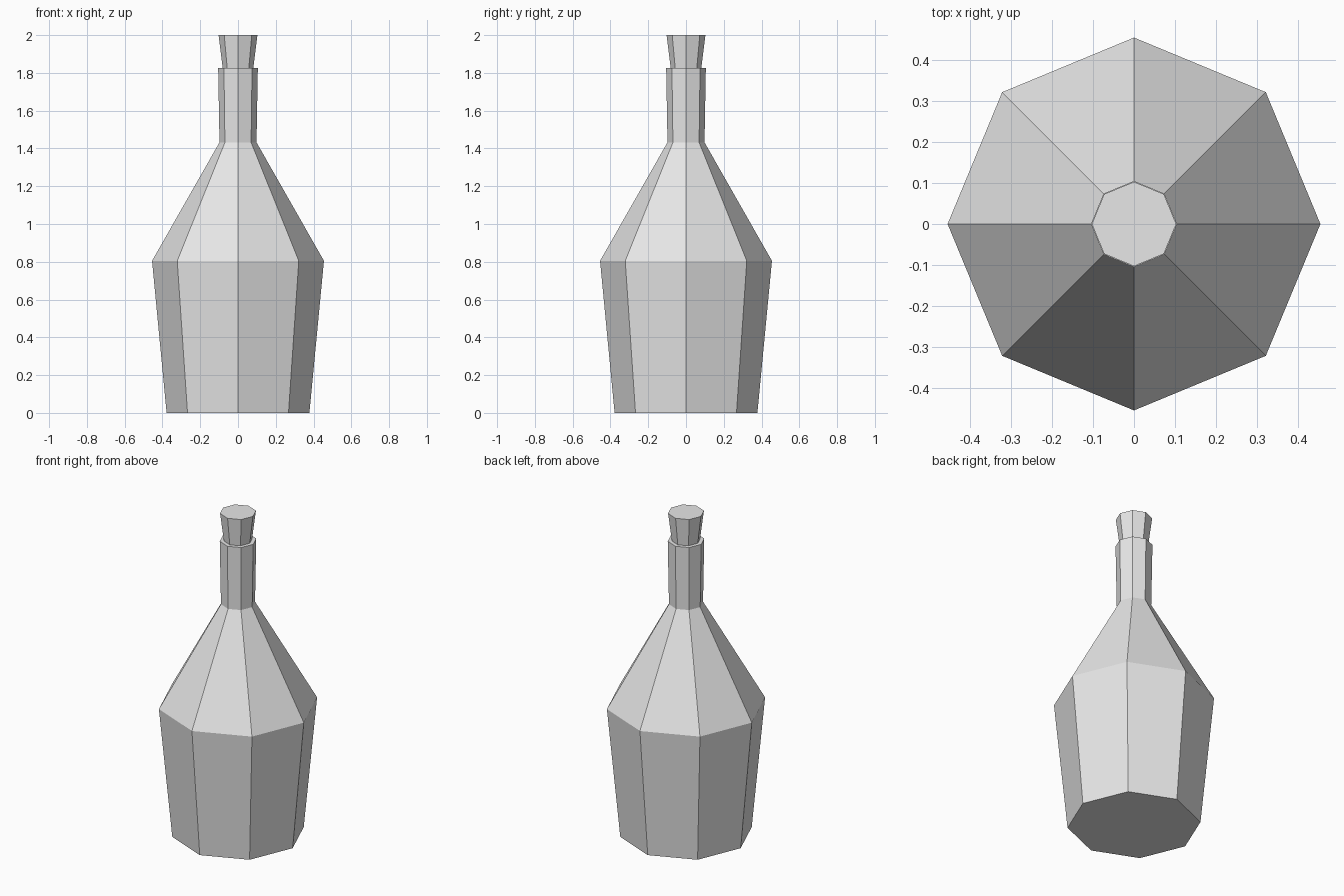
import bpy
import bmesh
from math import cos, sin, pi

cube = bpy.data.objects.get("Cube")
if cube:
    bpy.data.objects.remove(cube, do_unlink=True)

SIDES = 8

# One plain grey for the whole model
grey = bpy.data.materials.new("light_grey")
grey.use_nodes = True
colour = (0.8, 0.8, 0.8, 1)
grey.diffuse_color = colour
grey.node_tree.nodes["Principled BSDF"].inputs["Base Color"].default_value = colour


def lathe(name, profile):
    """Closed, flat-faced solid from (radius, height) rings."""
    bm = bmesh.new()
    angles = [2 * pi * i / SIDES for i in range(SIDES)]
    rings = [[bm.verts.new((r * cos(a), r * sin(a), z)) for a in angles]
             for r, z in profile]
    for low, high in zip(rings, rings[1:]):
        for i in range(SIDES):
            j = (i + 1) % SIDES
            bm.faces.new((low[i], low[j], high[j], high[i]))
    bm.faces.new(rings[0][::-1])
    bm.faces.new(rings[-1])
    bmesh.ops.recalc_face_normals(bm, faces=bm.faces)
    mesh = bpy.data.meshes.new(name)
    bm.to_mesh(mesh)
    bm.free()
    mesh.materials.append(grey)
    obj = bpy.data.objects.new(name, mesh)
    bpy.context.collection.objects.link(obj)
    return obj


# Bottle: tapered body, sloping shoulder, slightly flared neck
lathe("bottle", [(0.378, 0), (0.455, 0.805), (0.098, 1.432), (0.105, 1.826)])

# Stopper: wedge-shaped cork sitting in the neck
lathe("stopper", [(0.079, 1.81), (0.103, 2)])
